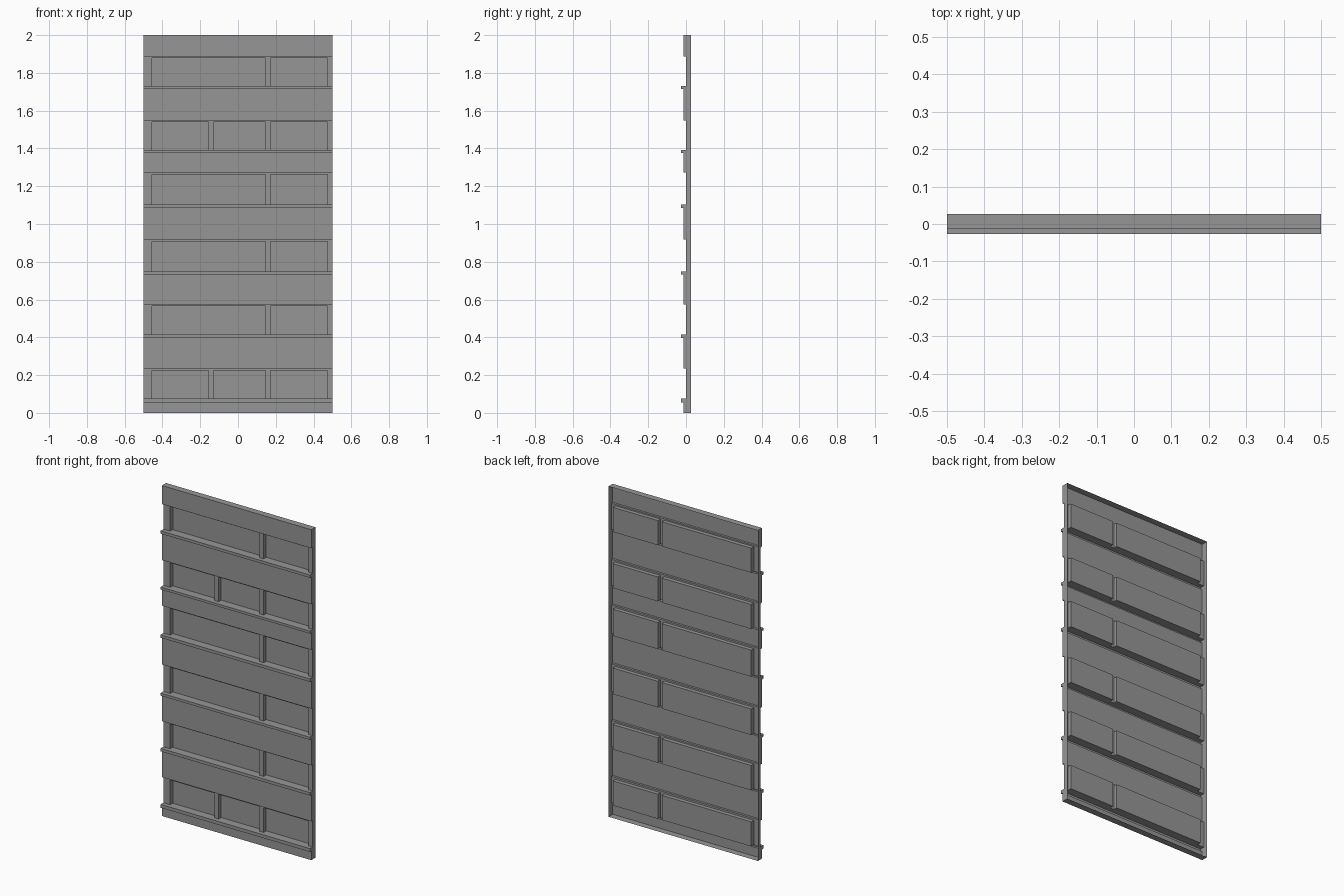
import bpy, bmesh
from mathutils import Vector

if "Cube" in bpy.data.objects:
    bpy.data.objects.remove(bpy.data.objects["Cube"])

W, H = 0.5, 2.0
LIP, BAND, FRAME, TRAY, BACK = -0.0265, -0.0135, 0.0, 0.0245, 0.0265
# each row: band bottom, tray top, ledge top, lip bottom
ROWS = [(1.888, 1.880, 1.731, 1.714), (1.549, 1.539, 1.391, 1.376),
        (1.273, 1.263, 1.102, 1.084), (0.917, 0.907, 0.749, 0.733),
        (0.574, 0.565, 0.414, 0.396), (0.235, 0.224, 0.075, 0.055)]
TRAYS = [(-0.454, 0.145), (0.172, 0.473)]
EXTRA_POST_ROWS = (1, 5)

grey = bpy.data.materials.new("dark_grey")
grey.diffuse_color = (0.305, 0.305, 0.305, 1)
grey.use_nodes = True
grey.node_tree.nodes["Principled BSDF"].inputs["Base Color"].default_value = grey.diffuse_color


def face(bm, pts, normal):
    """Add one flat face turned towards the given direction."""
    f = bm.faces.new([bm.verts.new(p) for p in pts])
    f.normal_update()
    if f.normal.dot(Vector(normal)) < 0:
        f.normal_flip()


def wall(bm, x0, x1, z0, z1, y):          # upright, faces the front
    face(bm, [(x0, y, z0), (x1, y, z0), (x1, y, z1), (x0, y, z1)], (0, -1, 0))


def shelf(bm, x0, x1, y0, y1, z, up):     # level
    face(bm, [(x0, y0, z), (x1, y0, z), (x1, y1, z), (x0, y1, z)], (0, 0, up))


def cheek(bm, x, y0, y1, z0, z1, side):   # upright, faces sideways
    face(bm, [(x, y0, z0), (x, y1, z0), (x, y1, z1), (x, y0, z1)], (side, 0, 0))


def finish(bm, name):
    bmesh.ops.remove_doubles(bm, verts=bm.verts, dist=1e-5)
    mesh = bpy.data.meshes.new(name)
    bm.to_mesh(mesh)
    bm.free()
    mesh.materials.append(grey)
    bpy.context.collection.objects.link(bpy.data.objects.new(name, mesh))


# Outer skirt, open at the back, with the stepped front profile at both ends
bm = bmesh.new()
outline = [(BACK, H), (BAND, H)]
for bb, tt, lt, lb in ROWS:
    outline += [(BAND, bb), (FRAME, bb), (FRAME, lt), (LIP, lt), (LIP, lb), (BAND, lb)]
outline += [(BAND, 0), (BACK, 0)]
for s in (-1, 1):
    face(bm, [(s * W, y, z) for y, z in outline], (s, 0, 0))
shelf(bm, -W, W, BAND, BACK, H, 1)
shelf(bm, -W, W, BAND, BACK, 0, -1)
finish(bm, "outer_skirt")

# Front bands with their projecting lips
bm = bmesh.new()
top = H
for bb, tt, lt, lb in ROWS:
    wall(bm, -W, W, bb, top, BAND)
    shelf(bm, -W, W, BAND, FRAME, bb, -1)
    shelf(bm, -W, W, LIP, FRAME, lt, 1)
    wall(bm, -W, W, lb, lt, LIP)
    shelf(bm, -W, W, LIP, BAND, lb, -1)
    top = lb
wall(bm, -W, W, 0, top, BAND)
finish(bm, "front_bands")

# Uprights and header strips around the recessed trays
bm = bmesh.new()
edges = [-W] + [x for t in TRAYS for x in t] + [W]
for bb, tt, lt, lb in ROWS:
    wall(bm, -W, W, tt, bb, FRAME)
    for x0, x1 in zip(edges[::2], edges[1::2]):
        wall(bm, x0, x1, lt, tt, FRAME)
finish(bm, "tray_frames")

# Thin recessed trays
bm = bmesh.new()
for bb, tt, lt, lb in ROWS:
    for x0, x1 in TRAYS:
        wall(bm, x0, x1, lt, tt, TRAY)
        shelf(bm, x0, x1, FRAME, TRAY, lt, 1)
        shelf(bm, x0, x1, FRAME, TRAY, tt, -1)
        cheek(bm, x0, FRAME, TRAY, lt, tt, 1)
        cheek(bm, x1, FRAME, TRAY, lt, tt, -1)
finish(bm, "recessed_trays")

# Additional divider posts in two of the rows
for i in EXTRA_POST_ROWS:
    bb, tt, lt, lb = ROWS[i]
    bm = bmesh.new()
    wall(bm, -0.157, -0.13, lt, tt, FRAME)
    cheek(bm, -0.157, FRAME, TRAY, lt, tt, -1)
    cheek(bm, -0.13, FRAME, TRAY, lt, tt, 1)
    finish(bm, "divider_post")
